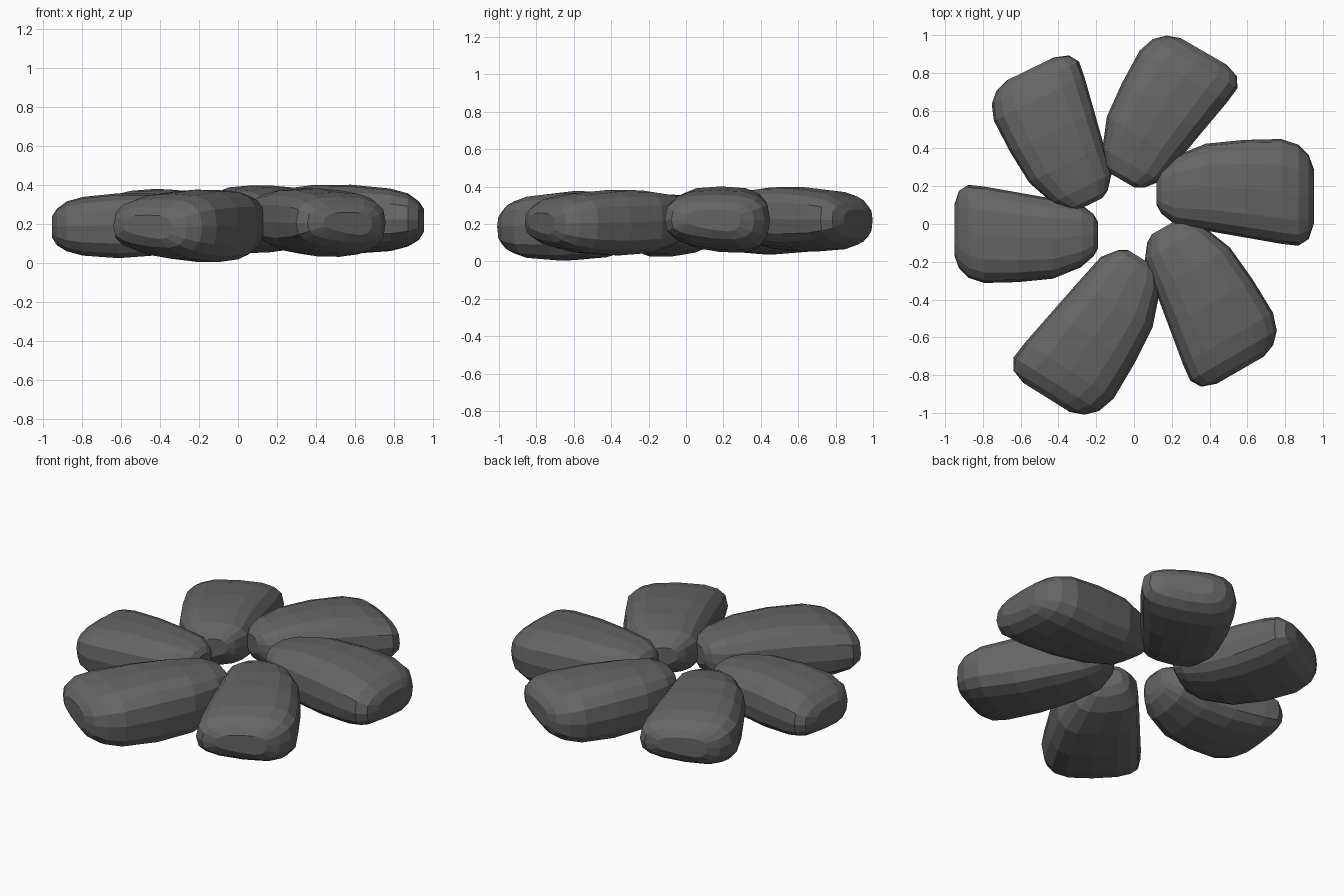
import bpy, bmesh, math
from mathutils import Matrix, Vector

if "Cube" in bpy.data.objects:
    bpy.data.objects.remove(bpy.data.objects["Cube"])

stone = bpy.data.materials.new("dark_grey")
stone.diffuse_color = (0.13, 0.13, 0.13, 1)
stone.use_nodes = True
stone.node_tree.nodes["Principled BSDF"].inputs["Base Color"].default_value = stone.diffuse_color

# Cross-sections along one petal: x, low y, high y, bottom z, top z
STATIONS = [
    (0.12, 0.10, 0.25, 0.20, 0.31),
    (0.145, 0.055, 0.295, 0.155, 0.345),
    (0.22, -0.005, 0.36, 0.10, 0.372),
    (0.38, -0.035, 0.425, 0.055, 0.393),
    (0.58, -0.07, 0.445, 0.04, 0.395),
    (0.78, -0.105, 0.45, 0.055, 0.375),
    (0.87, -0.115, 0.42, 0.08, 0.35),
    (0.925, -0.08, 0.365, 0.115, 0.31),
    (0.952, 0.0, 0.29, 0.16, 0.27),
]
CENTRE = Vector((0.535, 0.165, 0))
SIDES = 16


def ring(x, y0, y1, z0, z1):
    """Rounded-box section, with the underside rising on the low-y side."""
    pts = []
    for i in range(SIDES):
        a = 2 * math.pi * i / SIDES
        c, s = math.cos(a), math.sin(a)
        y = math.copysign(abs(c) ** 0.7, c)
        z = math.copysign(abs(s) ** 0.7, s)
        lift = 0.025 * y * min(s, 0)
        pts.append(Vector((x, (y0 + y1) / 2 + y * (y1 - y0) / 2,
                           (z0 + z1) / 2 + z * (z1 - z0) / 2 + lift)))
    return pts


def petal(name, angle, x, y, dz, length, width, height):
    bm = bmesh.new()
    rings = [[bm.verts.new(p - CENTRE) for p in ring(*s)] for s in STATIONS]
    for a, b in zip(rings, rings[1:]):
        for i in range(SIDES):
            j = (i + 1) % SIDES
            bm.faces.new((a[i], a[j], b[j], b[i]))
    bm.faces.new(rings[0])
    bm.faces.new(rings[-1])
    bm.transform(Matrix.Translation((x, y, dz))
                 @ Matrix.Rotation(math.radians(angle), 4, 'Z')
                 @ Matrix.Diagonal((length, width, height, 1)))
    bmesh.ops.recalc_face_normals(bm, faces=bm.faces)
    me = bpy.data.meshes.new(name)
    bm.to_mesh(me)
    bm.free()
    me.materials.append(stone)
    bpy.context.collection.objects.link(bpy.data.objects.new(name, me))


# Six petals around the ring, slightly varied in size and height
petal("petal_right", 0, 0.535, 0.165, 0.01, 1.0, 1.0, 0.99)
petal("petal_back_right", 60, 0.15, 0.573, 0.015, 0.97, 0.97, 0.97)
petal("petal_back_left", 116, -0.395, 0.46, 0.0, 0.94, 0.96, 0.96)
petal("petal_left", 180, -0.57, -0.05, -0.01, 0.915, 0.92, 0.93)
petal("petal_front_left", 238, -0.21, -0.55, -0.035, 1.07, 1.0, 1.04)
petal("petal_front_right", 300, 0.365, -0.392, -0.005, 1.03, 0.99, 0.98)
